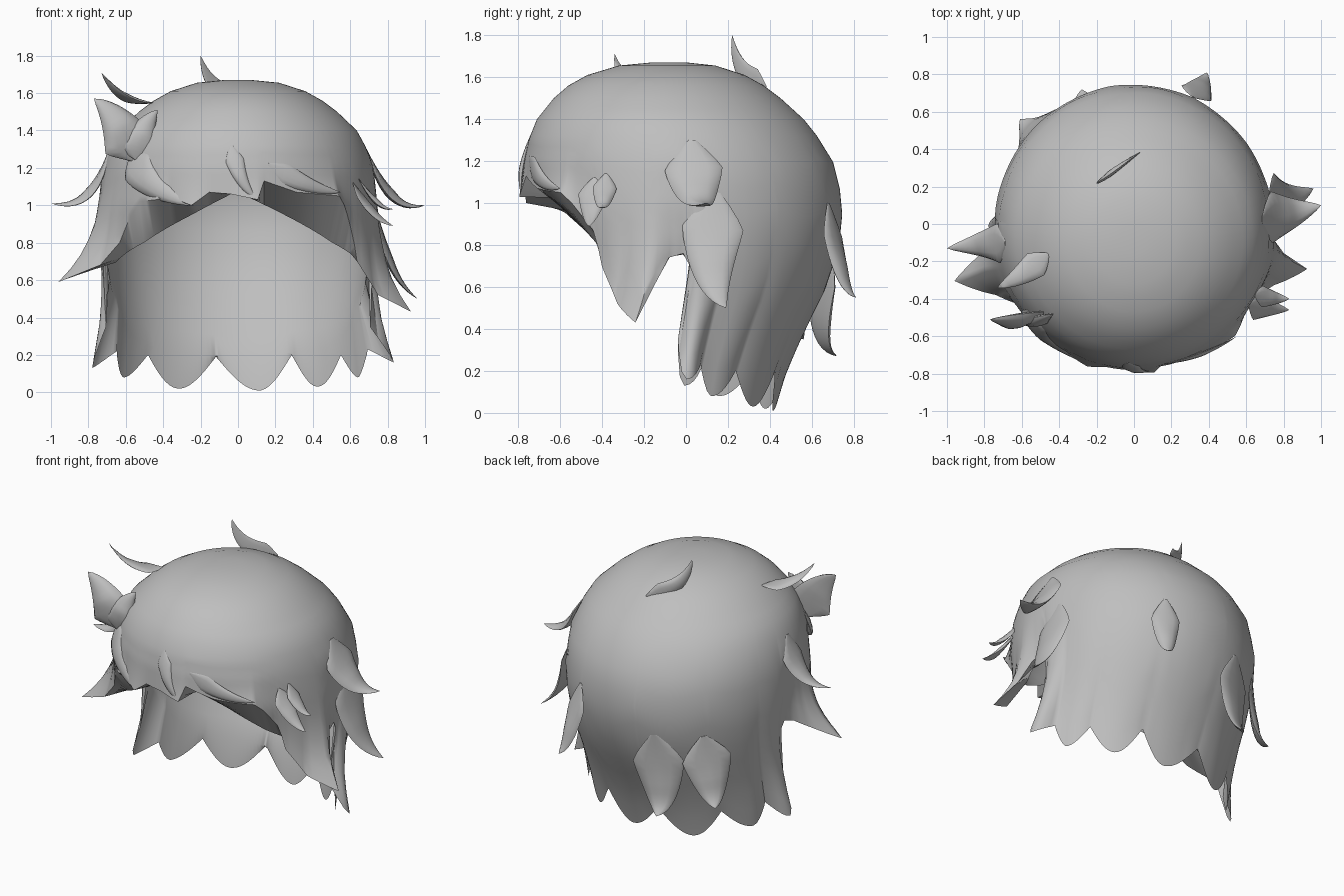
import bpy, bmesh, math
from mathutils import Vector

if "Cube" in bpy.data.objects:
    bpy.data.objects.remove(bpy.data.objects["Cube"])

grey = bpy.data.materials.new("hair_grey")
grey.diffuse_color = (0.52, 0.52, 0.52, 1)
grey.use_nodes = True
grey.node_tree.nodes["Principled BSDF"].inputs["Base Color"].default_value = grey.diffuse_color

# Head profile rows: z, front y, back y, half width
PROFILE = [(1.67, -.16, .0, .07), (1.655, -.32, .14, .22), (1.61, -.47, .28, .36),
           (1.56, -.56, .37, .45), (1.5, -.63, .45, .53), (1.4, -.71, .56, .635), (1.3, -.75, .64, .69),
           (1.2, -.77, .70, .725), (1.0, -.785, .75, .745), (.8, -.75, .73, .735), (.6, -.73, .67, .71),
           (.4, -.72, .57, .69), (.2, -.70, .48, .68), (0, -.68, .42, .65)]
# Outer hem: angle (0 = right, 90 = back), height, outward flare
HEM = [(-93, 1.06, .0), (-82, 1.03, .02), (-79, 1.13, .0), (-65, 1.07, .0), (-46, 1.05, .04),
       (-42, 1.0, .02), (-35, .87, .0), (-31, .7, .02), (-21, .52, .1), (-11, .43, .25),
       (-9, .6, .1), (-5, .74, .02), (0, .76, .0), (3, .7, .0), (4, .35, .02), (9, .16, .17),
       (16, .23, .04), (24, .08, .04), (36, .2, .0), (51, .03, .02), (65, .2, .0), (80, .01, .0),
       (100, .19, .0), (118, .02, .02), (135, .2, .0), (152, .08, .03), (162, .22, .0), (171, .13, .12),
       (176, .35, .02), (177, .7, .0), (180, .76, .0), (185, .74, .03), (190, .68, .12),
       (196, .59, .29), (206, .68, .1), (213, .8, .02), (218, .92, .0), (225, 1.02, .0),
       (235, 1.03, .02), (240, 1.05, .0), (251, 1.0, .02), (258, 1.07, .0), (267, 1.06, .0)]
# Edge of the inner lining
LINING = [(-93, 1.06), (-90, 1.07), (-70, .95), (-45, .8), (-20, .69), (-8, .74), (3, .76), (5, .62),
          (15, .47), (30, .32), (45, .24), (90, .18), (135, .24), (150, .32), (165, .47), (175, .62),
          (177, .76), (188, .74), (200, .69), (225, .8), (250, .95), (267, 1.06)]


def lerp_table(table, k, lobes=False):
    """Linear lookup in a table; lobes rounds the low points."""
    for a, b in zip(table, table[1:]):
        if k <= b[0]:
            f = max(0, (k - a[0]) / (b[0] - a[0]))
            if lobes:
                f = math.sin(f * math.pi / 2) if b[1] < a[1] else 1 - math.cos(f * math.pi / 2)
            return [p + (q - p) * f for p, q in zip(a[1:], b[1:])]
    return list(table[-1][1:])


def head_point(deg, z, flare=0, inset=1, inset_y=None):
    front, back, half = lerp_table(PROFILE[::-1], z)
    t = math.radians(deg)
    centre, depth = (front + back) / 2, (back - front) / 2
    return Vector(((half * inset + flare) * math.cos(t),
                   centre + (depth * (inset_y or inset) + flare) * math.sin(t), z))


def finish(name, bm, angle=50):
    bmesh.ops.recalc_face_normals(bm, faces=bm.faces)
    mesh = bpy.data.meshes.new(name)
    bm.to_mesh(mesh)
    bm.free()
    mesh.materials.append(grey)
    ob = bpy.data.objects.new(name, mesh)
    bpy.context.collection.objects.link(ob)
    bpy.ops.object.select_all(action='DESELECT')
    ob.select_set(True)
    bpy.context.view_layer.objects.active = ob
    bpy.ops.object.shade_smooth_by_angle(angle=math.radians(angle))


# Hair cap: outer surface down to the hem, then back up the thin lining
bm = bmesh.new()
CAP = [1.67, 1.655, 1.635, 1.61, 1.56, 1.5, 1.45, 1.4, 1.32]
STEPS = 10
THIN = .97
columns = []
angles = sorted({-93 + 2 * i for i in range(180)} | {k[0] for k in HEM[:-1]})
for deg in angles:
    hem, flare = lerp_table(HEM, deg, 5 <= deg <= 175)
    edge = lerp_table(LINING, deg)[0]
    front = max(0, -math.sin(math.radians(deg)))
    pts = [head_point(deg, z) for z in CAP]
    for s in range(1, STEPS + 1):
        f = s / STEPS
        pts.append(head_point(deg, 1.32 + (hem - 1.32) * f, flare * f ** 3))
    for s in range(STEPS, 0, -1):
        f = s / STEPS
        pts.append(head_point(deg, 1.32 + (edge - 1.32) * f, 0, THIN, THIN - .27 * f * f * front))
    pts += [head_point(deg, z, 0, THIN) - Vector((0, 0, .02)) for z in CAP[::-1]]
    columns.append([bm.verts.new(p) for p in pts])
for a, b in zip(columns, columns[1:] + columns[:1]):
    for j in range(len(a) - 1):
        bm.faces.new((a[j], b[j], b[j + 1], a[j + 1]))
for row in (0, -1):
    bm.faces.new([c[row] for c in columns])
finish("hair_cap", bm)


def lock(name, root, mid, tip, across, width, thick):
    """Curved pointed lock rising from the cap at root (angle, height); its inner side is flat."""
    p0, p1, p2 = head_point(*root), Vector(mid), Vector(tip)
    bm = bmesh.new()
    rings, n, sides = [], 14, 12
    for i in range(n):
        t = i / n
        p = p0 * (1 - t) ** 2 + p1 * 2 * t * (1 - t) + p2 * t * t
        along = ((p1 - p0) * (1 - t) + (p2 - p1) * t).normalized()
        u = Vector(across)
        u = (u - along * u.dot(along)).normalized()
        v = along.cross(u)
        if v.dot(p0 - Vector((0, 0, .9))) < 0:
            v = -v
        taper = (1 - t) ** .8
        w = width * taper * min(1, .1 + 1.15 * math.sin(min(1, t * 2.6) * math.pi / 2))
        h = thick * taper * min(1, .05 + 2 * t)
        ring = []
        for k in range(sides):
            c, s = math.cos(math.tau * k / sides), math.sin(math.tau * k / sides)
            ring.append(bm.verts.new(p + u * w * c + v * h * (s if s > 0 else s * .3)))
        rings.append(ring)
    end = bm.verts.new(p2)
    for a, b in zip(rings, rings[1:]):
        for k in range(sides):
            m = (k + 1) % sides
            bm.faces.new((a[k], a[m], b[m], b[k]))
    for k in range(sides):
        bm.faces.new((rings[-1][k], rings[-1][(k + 1) % sides], end))
    bm.faces.new(rings[0])
    finish(name, bm)


# Loose locks: root, bend, tip, width direction, half width, half thickness
lock("crown_lock", (86, 1.55), (-.16, .23, 1.6), (-.2, .22, 1.8), (1, .8, 0), .08, .04)
lock("upper_left_lock", (188, 1.55), (-.62, -.3, 1.52), (-.73, -.34, 1.71), (1, -1, 0), .09, .04)
lock("big_left_tuft", (219, 1.24), (-.62, -.5, 1.46), (-.77, -.51, 1.57), (1, .2, -.3), .17, .1)
lock("big_left_tuft_side", (221, 1.24), (-.53, -.5, 1.4), (-.43, -.48, 1.51), (1, .2, .2), .13, .08)
lock("left_fringe_lock", (216, 1.28), (-.52, -.6, 1.1), (-.24, -.75, 1.0), (.4, 0, 1), .13, .06)
lock("left_side_lock", (184, 1.3), (-.75, -.1, .95), (-1, -.13, 1.01), (0, 1, .2), .13, .06)
lock("right_side_lock", (7, 1.3), (.79, .04, .93), (1, .1, 1.0), (0, 1, 0), .17, .07)
lock("right_fringe_lock", (-33, 1.12), (.7, -.45, .93), (.83, -.46, .89), (0, 1, .4), .09, .04)
lock("right_fringe_tip", (-28, 1.14), (.74, -.4, .96), (.83, -.4, .98), (0, 1, 0), .07, .04)
lock("centre_fringe_lock", (-93, 1.32), (0, -.8, 1.12), (.1, -.78, 1.03), (1, 0, 0), .06, .03)
lock("right_fringe_sweep", (-77, 1.22), (.38, -.7, 1.08), (.55, -.6, 1.07), (0, 0, 1), .07, .03)
lock("right_rear_lock", (13, 1.05), (.76, .08, .62), (.96, .19, .5), (0, 1, 0), .18, .06)
lock("back_right_lock", (65, 1.0), (.36, .72, .58), (.39, .81, .55), (1, -.5, 0), .11, .06)
lock("back_left_lock", (109, .8), (-.26, .57, .32), (-.28, .72, .27), (1, .4, 0), .2, .06)
lock("back_left_outer_lock", (133, .8), (-.52, .46, .4), (-.61, .56, .35), (1, 1, 0), .19, .06)
